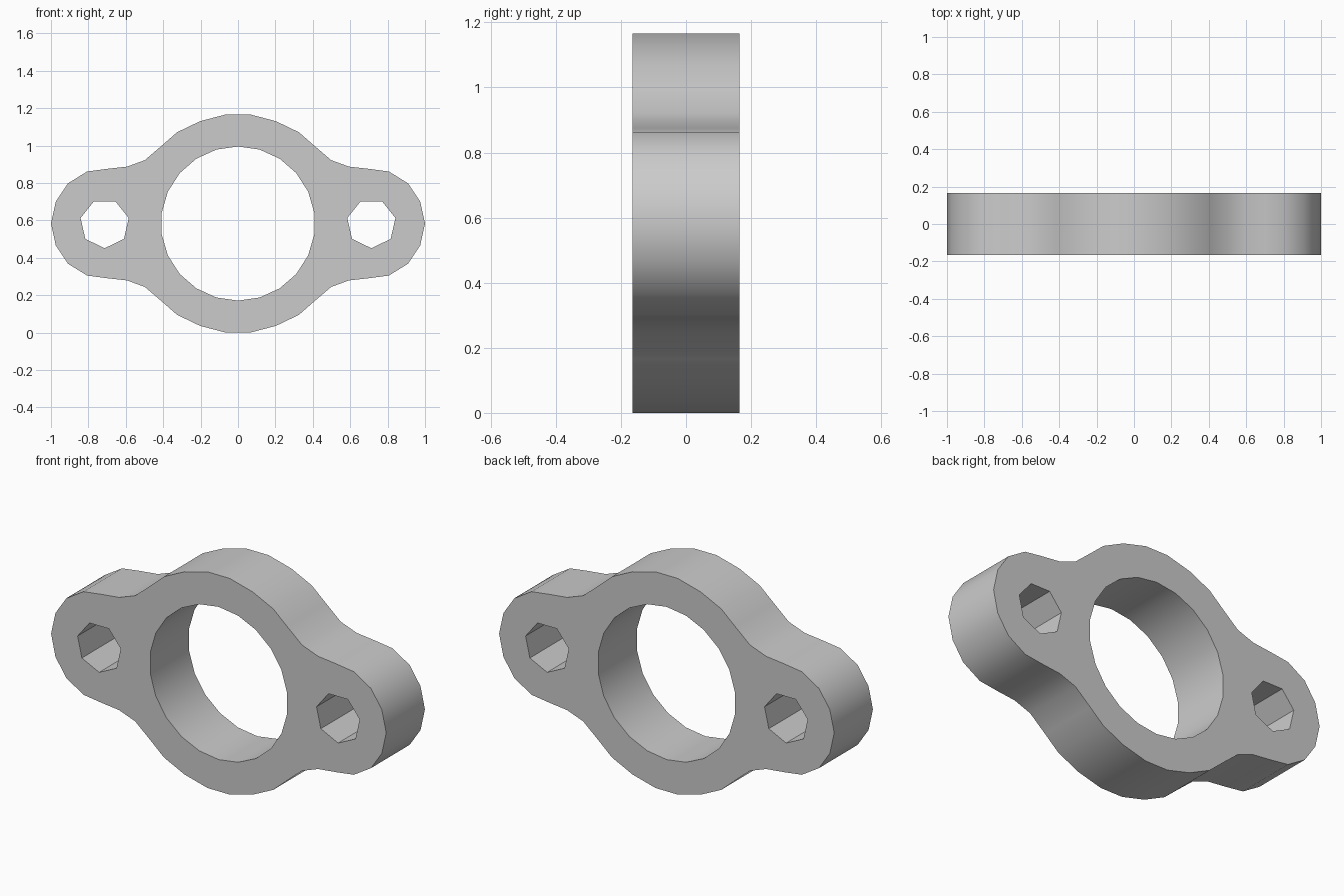
import bpy
import bmesh
from math import sin, cos, pi, radians

cube = bpy.data.objects.get("Cube")
if cube:
    bpy.data.objects.remove(cube, do_unlink=True)

HALF_DEPTH = 0.165
MID_Z = 0.583

# Upper right quarter of the outline, measured from the centre
quarter = [(0.066, 0.583), (0.203, 0.547), (0.326, 0.488), (0.408, 0.416),
           (0.498, 0.339), (0.594, 0.304), (0.703, 0.292), (0.807, 0.278),
           (0.909, 0.215), (0.974, 0.118), (1.0, 0.0)]


def polygon(cx, radius, sides, start):
    """Regular polygon in the XZ plane, around the mid height."""
    return [(cx + radius * cos(start + 2 * pi * i / sides),
             radius * sin(start + 2 * pi * i / sides)) for i in range(sides)]


# Mirror the quarter into the full closed outline
right = quarter + [(x, -z) for x, z in reversed(quarter[:-1])]
outline = right + [(-x, -z) for x, z in right]

# Outline, centre bore and the two bolt holes
loops = [outline, polygon(0, 0.412, 22, pi / 2)]
loops += [polygon(side * 0.713, 0.132, 7, -pi / 2) for side in (-1, 1)]

bm = bmesh.new()
edges = []
for loop in loops:
    verts = [bm.verts.new((x, -HALF_DEPTH, z + MID_Z)) for x, z in loop]
    edges += [bm.edges.new((a, b)) for a, b in zip(verts, verts[1:] + verts[:1])]

# Fill the plate around its holes and give it thickness
bmesh.ops.triangle_fill(bm, edges=edges, use_beauty=True, normal=(0, -1, 0))
solid = bmesh.ops.extrude_face_region(bm, geom=bm.faces[:], use_keep_orig=True)
bmesh.ops.translate(bm, vec=(0, 2 * HALF_DEPTH, 0),
                    verts=[g for g in solid["geom"] if isinstance(g, bmesh.types.BMVert)])
bmesh.ops.recalc_face_normals(bm, faces=bm.faces[:])

mesh = bpy.data.meshes.new("flange_plate")
bm.to_mesh(mesh)
bm.free()
flange = bpy.data.objects.new("flange_plate", mesh)
bpy.context.collection.objects.link(flange)

# Plain grey material
grey = bpy.data.materials.new("light_grey")
grey.use_nodes = True
colour = (0.6, 0.6, 0.6, 1)
grey.diffuse_color = colour
grey.node_tree.nodes["Principled BSDF"].inputs["Base Color"].default_value = colour
mesh.materials.append(grey)

# Smooth rim and bore, crisp face edges and bolt holes
bpy.ops.object.select_all(action="DESELECT")
flange.select_set(True)
bpy.context.view_layer.objects.active = flange
bpy.ops.object.shade_smooth_by_angle(angle=radians(30))
